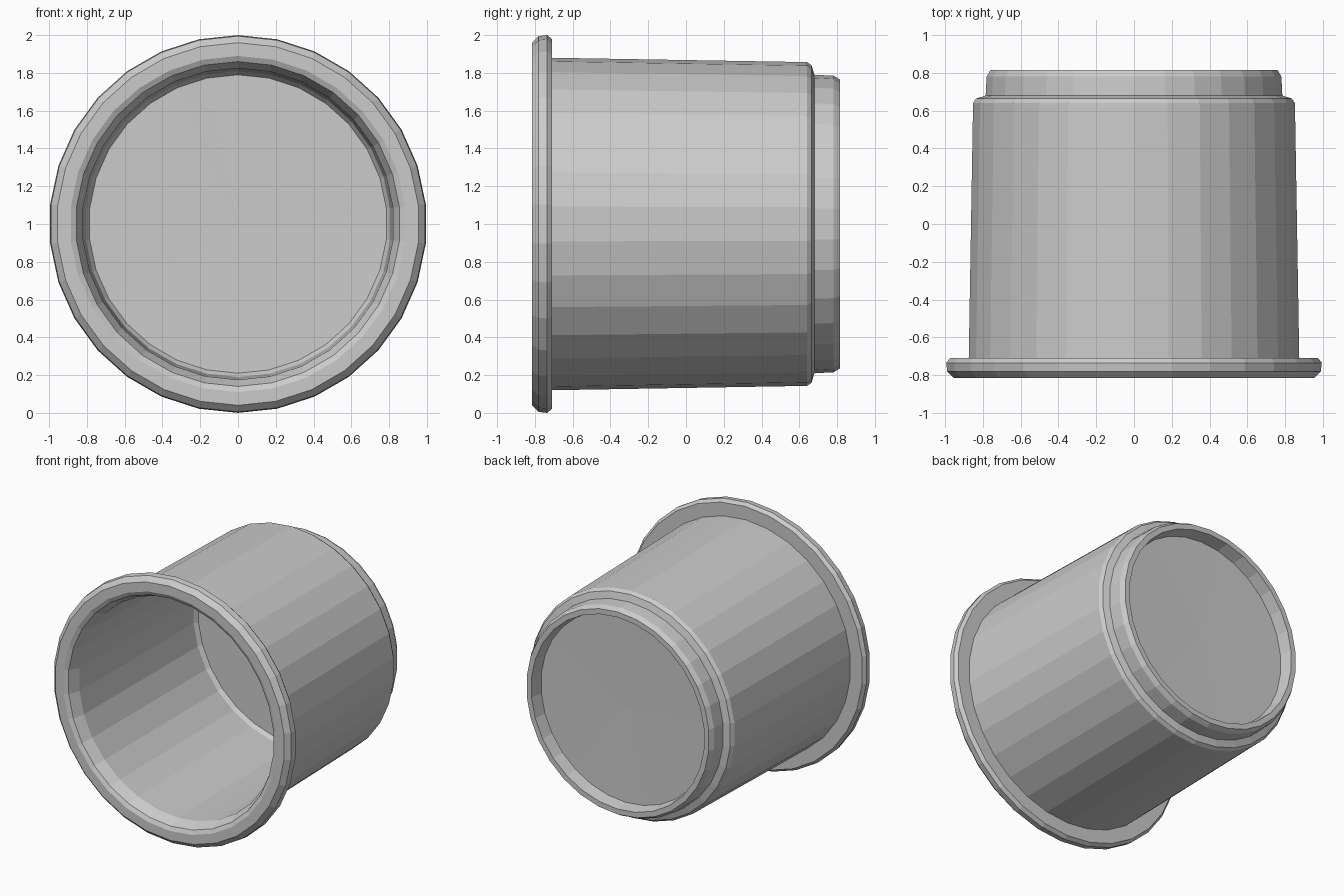
import bpy
import bmesh
from math import cos, sin, tau

if "Cube" in bpy.data.objects:
    bpy.data.objects.remove(bpy.data.objects["Cube"])

SIDES = 30      # facets around the axis
CENTRE_Z = 1.0  # the cup lies on its side, axis along y


def lathe(name, profile):
    """Revolve (radius, y) points about the y axis; radius 0 closes to a point."""
    bm = bmesh.new()
    rings = []
    for r, y in profile:
        count = SIDES if r > 0 else 1
        angles = [tau * (i + 0.5) / SIDES for i in range(count)]
        rings.append([bm.verts.new((r * cos(a), y, CENTRE_Z + r * sin(a)))
                      for a in angles])
    for a, b in zip(rings, rings[1:]):
        for i in range(SIDES):
            j = (i + 1) % SIDES
            quad = [a[i % len(a)], b[i % len(b)], b[j % len(b)], a[j % len(a)]]
            bm.faces.new(list(dict.fromkeys(quad)))
    mesh = bpy.data.meshes.new(name)
    bm.to_mesh(mesh)
    bm.free()
    obj = bpy.data.objects.new(name, mesh)
    bpy.context.collection.objects.link(obj)
    return obj


# Rings shared by neighbouring parts
lip = (0.825, -0.72)
collar = (0.88, -0.71)
shoulder = (0.857, 0.64)

# Inside of the cup: closed floor and wall up to the lip
lathe("inner_wall", [(0, 0.66), (0.79, 0.65), (0.81, 0.62), lip])

# Flared rim around the open front
lathe("rim", [lip, (0.86, -0.80), (0.89, -0.815), (0.96, -0.815),
              (0.995, -0.78), (1.0, -0.735), (0.98, -0.71), collar])

# Slightly tapered outer wall
lathe("outer_wall", [collar, shoulder])

# Stepped foot ring with recessed base
lathe("foot_ring", [shoulder, (0.84, 0.665), (0.79, 0.68), (0.785, 0.78),
                    (0.765, 0.815), (0.725, 0.815), (0.71, 0.72), (0, 0.71)])
